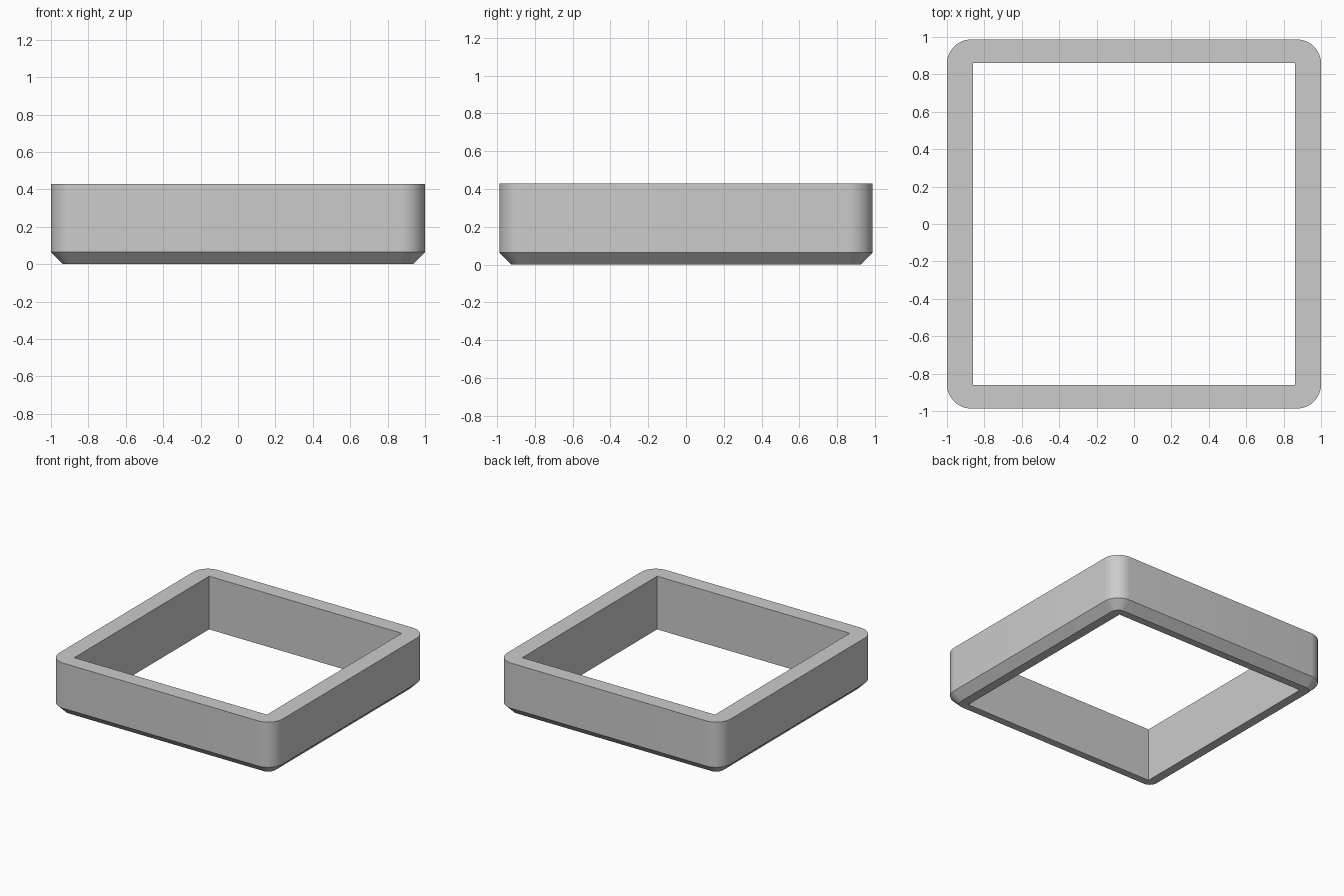
import bpy, bmesh, math

cube = bpy.data.objects.get("Cube")
if cube:
    bpy.data.objects.remove(cube, do_unlink=True)

HALF_X, HALF_Y = 1.0, 0.987
INNER = 0.862
HEIGHT, CHAMFER, RADIUS = 0.43, 0.065, 0.13
STEPS = 12

# Flat grey material
grey = bpy.data.materials.new("plain grey")
grey.use_nodes = True
colour = (0.6, 0.6, 0.6, 1)
grey.diffuse_color = colour
grey.node_tree.nodes["Principled BSDF"].inputs["Base Color"].default_value = colour


def ring(bm, hx, hy, radius, z):
    """Rounded rectangle loop; zero radius stacks points on the corners."""
    verts = []
    for corner, (sx, sy) in enumerate([(1, 1), (-1, 1), (-1, -1), (1, -1)]):
        for i in range(STEPS + 1):
            a = (corner + i / STEPS) * math.pi / 2
            verts.append(bm.verts.new((sx * (hx - radius) + radius * math.cos(a),
                                       sy * (hy - radius) + radius * math.sin(a), z)))
    return verts


# Square frame: outer wall, chamfered foot, top rim and square opening
bm = bmesh.new()
loops = [
    ring(bm, INNER, INNER, 0, 0),
    ring(bm, HALF_X - CHAMFER, HALF_Y - CHAMFER, RADIUS - CHAMFER, 0),
    ring(bm, HALF_X, HALF_Y, RADIUS, CHAMFER),
    ring(bm, HALF_X, HALF_Y, RADIUS, HEIGHT),
    ring(bm, INNER, INNER, 0, HEIGHT),
]
for low, high in zip(loops, loops[1:] + loops[:1]):
    for i in range(len(low)):
        j = (i + 1) % len(low)
        bm.faces.new((low[i], low[j], high[j], high[i]))
bmesh.ops.remove_doubles(bm, verts=bm.verts, dist=0.0001)
bmesh.ops.recalc_face_normals(bm, faces=bm.faces)

mesh = bpy.data.meshes.new("square_frame")
bm.to_mesh(mesh)
bm.free()
mesh.materials.append(grey)
frame = bpy.data.objects.new("square_frame", mesh)
bpy.context.collection.objects.link(frame)

# Smooth round corners with crisp edges
bpy.ops.object.select_all(action="DESELECT")
frame.select_set(True)
bpy.context.view_layer.objects.active = frame
bpy.ops.object.shade_smooth_by_angle(angle=math.radians(30))
